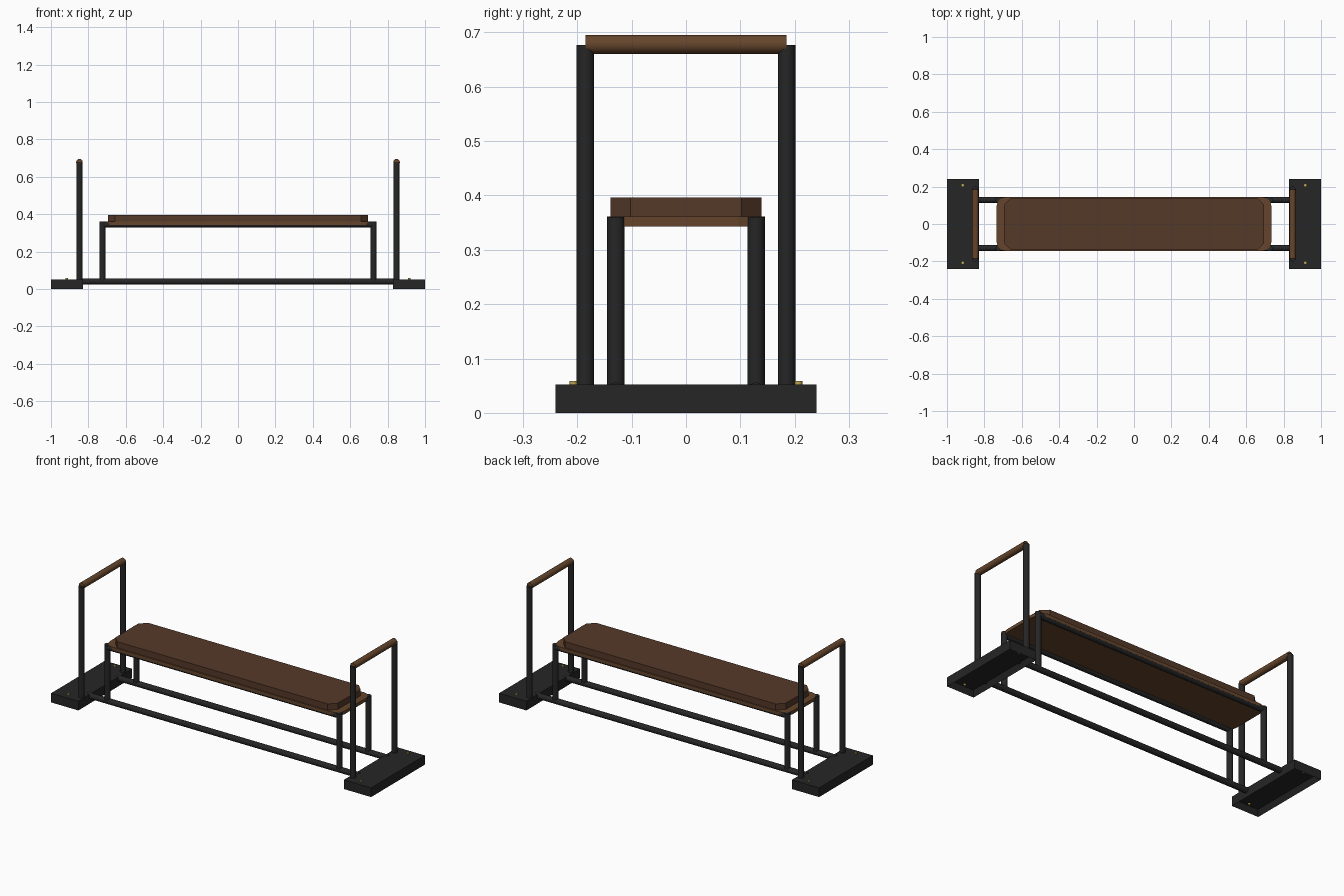
import bpy, bmesh, math
from mathutils import Vector

if "Cube" in bpy.data.objects:
    bpy.data.objects.remove(bpy.data.objects["Cube"])


def material(name, rgb):
    m = bpy.data.materials.new(name)
    m.diffuse_color = (*rgb, 1)
    m.use_nodes = True
    m.node_tree.nodes["Principled BSDF"].inputs["Base Color"].default_value = m.diffuse_color
    return m


METAL = material("dark_metal", (0.019, 0.019, 0.019))
CUSHION = material("brown_cushion", (0.09, 0.041, 0.022))
WOOD = material("wood", (0.13, 0.06, 0.025))
BRASS = material("brass", (0.5, 0.36, 0.08))


def finish(bm, name, mat, smooth=False):
    bmesh.ops.recalc_face_normals(bm, faces=bm.faces[:])
    me = bpy.data.meshes.new(name)
    bm.to_mesh(me)
    bm.free()
    ob = bpy.data.objects.new(name, me)
    bpy.context.collection.objects.link(ob)
    me.materials.append(mat)
    if smooth:
        bpy.ops.object.select_all(action='DESELECT')
        ob.select_set(True)
        bpy.context.view_layer.objects.active = ob
        bpy.ops.object.shade_smooth_by_angle(angle=math.radians(35))
    return ob


def rod(name, a, b, r, mat, sides=16):
    a, b = Vector(a), Vector(b)
    bm = bmesh.new()
    bmesh.ops.create_cone(bm, cap_ends=True, segments=sides,
                          radius1=r, radius2=r, depth=(b - a).length)
    rot = (b - a).to_track_quat('Z', 'Y')
    for v in bm.verts:
        v.co = rot @ v.co + (a + b) / 2
    return finish(bm, name, mat, True)


def box(center, size):
    bm = bmesh.new()
    bmesh.ops.create_cube(bm, size=1)
    for v in bm.verts:
        v.co = Vector(c + s * k for c, s, k in zip(center, size, v.co))
    return bm


def slab(name, sx, sy, z0, z1, corner, segments, mat):
    bm = box((0, 0, (z0 + z1) / 2), (sx, sy, z1 - z0))
    upright = [e for e in bm.edges if abs(e.verts[0].co.z - e.verts[1].co.z) > 0.001]
    bmesh.ops.bevel(bm, geom=upright, offset=corner, segments=segments,
                    profile=0.5, affect='EDGES')
    return finish(bm, name, mat)


# Seat: wooden board with chamfered cushion on top
slab("seat_board", 1.47, 0.29, 0.343, 0.361, 0.05, 3, WOOD)
slab("seat_cushion", 1.39, 0.278, 0.361, 0.396, 0.037, 1, CUSHION)

# Long rails under the seat and along the floor
for y, side in ((-0.129, "front"), (0.129, "back")):
    rod(side + "_seat_rail", (-0.725, y, 0.345), (0.725, y, 0.345), 0.016, METAL)
    rod(side + "_floor_rail", (-0.85, y, 0.04), (0.85, y, 0.04), 0.016, METAL)

for s, end in ((-1, "left"), (1, "right")):
    # Foot: shell open at the bottom
    bm = box((s * 0.915, 0, 0.026), (0.17, 0.48, 0.052))
    bottom = [f for f in bm.faces if f.calc_center_median().z < 0.001]
    bmesh.ops.inset_region(bm, faces=bottom, thickness=0.022)
    for v in bottom[0].verts:
        v.co.z = 0.03
    finish(bm, end + "_foot", METAL)

    for t, side in ((-1, "front"), (1, "back")):
        tag = end + "_" + side
        # Seat legs, handle posts and foot bolts
        rod(tag + "_leg", (s * 0.725, t * 0.129, 0.04), (s * 0.725, t * 0.129, 0.36), 0.016, METAL)
        rod(tag + "_post", (s * 0.848, t * 0.185, 0.04), (s * 0.848, t * 0.185, 0.677), 0.016, METAL)
        rod(tag + "_bolt", (s * 0.915, t * 0.207, 0.022), (s * 0.915, t * 0.207, 0.059), 0.007, BRASS, 12)

    # Handle bar
    rod(end + "_handle", (s * 0.848, -0.185, 0.678), (s * 0.848, 0.185, 0.678), 0.0175, WOOD)
